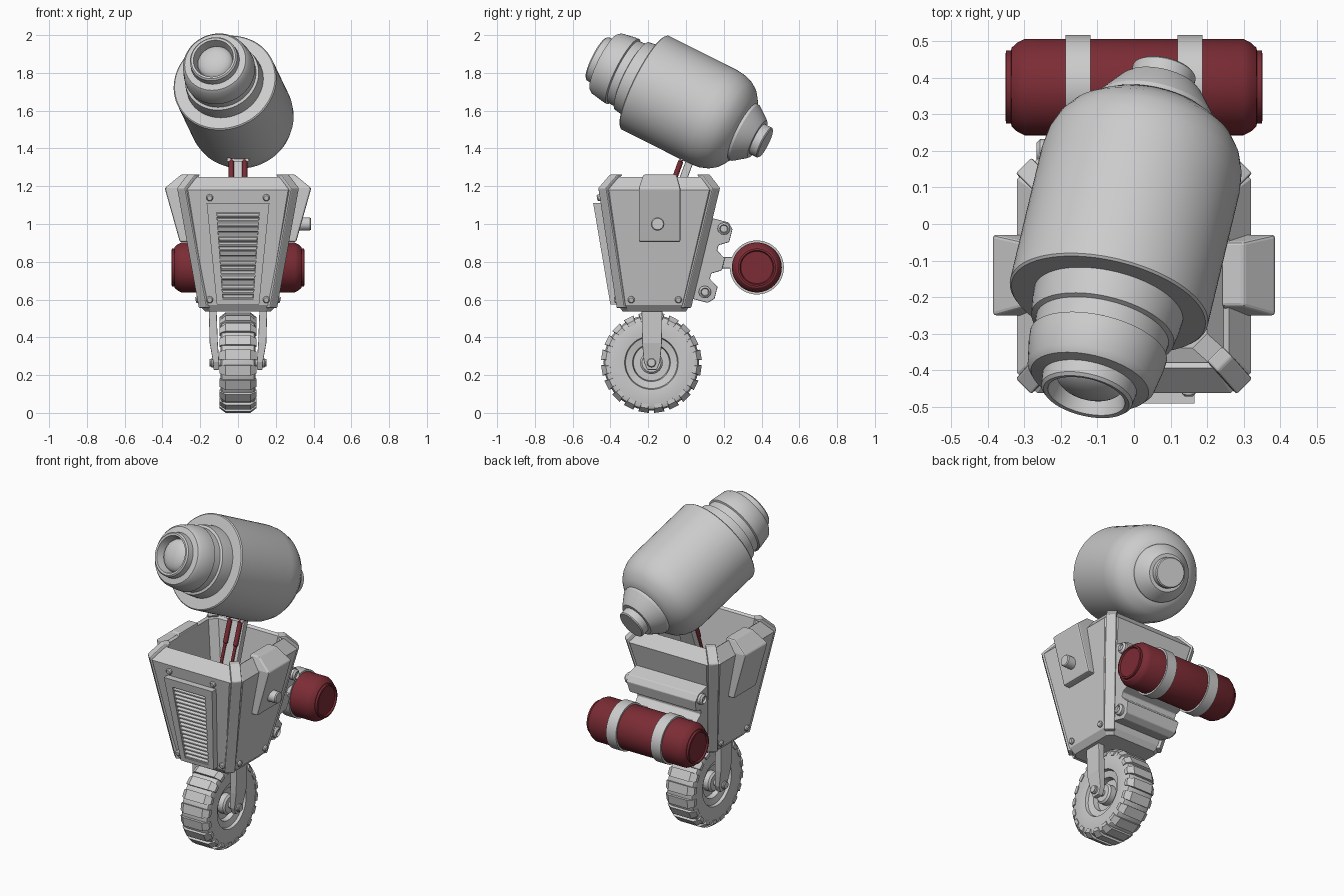
import bpy, bmesh, math
from mathutils import Vector

if "Cube" in bpy.data.objects:
    bpy.data.objects.remove(bpy.data.objects["Cube"])

red = bpy.data.materials.new("red_paint")
red.diffuse_color = (0.2, 0.025, 0.035, 1)
red.use_nodes = True
red.node_tree.nodes["Principled BSDF"].inputs["Base Color"].default_value = red.diffuse_color


def finish(name, bm, mat=None, smooth=False, bevel=0):
    bmesh.ops.recalc_face_normals(bm, faces=bm.faces)
    me = bpy.data.meshes.new(name)
    bm.to_mesh(me)
    bm.free()
    ob = bpy.data.objects.new(name, me)
    bpy.context.collection.objects.link(ob)
    if mat:
        me.materials.append(mat)
    if bevel:
        m = ob.modifiers.new("bevel", 'BEVEL')
        m.width, m.segments, m.limit_method = bevel, 2, 'ANGLE'
    if smooth:
        bpy.ops.object.select_all(action='DESELECT')
        ob.select_set(True)
        bpy.context.view_layer.objects.active = ob
        bpy.ops.object.shade_smooth_by_angle(angle=math.radians(32))
    return ob


def add_loft(bm, sections):
    """Skin equal-length closed sections and cap both ends."""
    rings = [[bm.verts.new(p) for p in s] for s in sections]
    for a, b in zip(rings, rings[1:]):
        for i in range(len(a)):
            j = (i + 1) % len(a)
            bm.faces.new((a[i], a[j], b[j], b[i]))
    bm.faces.new(rings[0][::-1])
    bm.faces.new(rings[-1])


def loft(name, sections, **kw):
    bm = bmesh.new()
    add_loft(bm, sections)
    return finish(name, bm, **kw)


def lathe(name, profile, origin, axis, segs=48, **kw):
    """Revolve (radius, distance) pairs about an axis."""
    q = Vector(axis).to_track_quat('Z', 'Y')
    o = Vector(origin)
    secs = [[o + q @ Vector((r * math.cos(k * math.tau / segs), r * math.sin(k * math.tau / segs), t))
             for k in range(segs)] for r, t in profile]
    return loft(name, secs, smooth=True, **kw)


def bolt(name, p, axis, r=0.018, h=0.015):
    return lathe(name, [(r, -0.02), (r, h * .6), (r * .7, h)], p, axis, 16)


def rect(z, x0, x1, y0, y1):
    return [(x0, y0, z), (x1, y0, z), (x1, y1, z), (x0, y1, z)]


# Body: chamfered tapering bucket with sloped rim and open cavity
def ring(z, hx, y0, y1, c):
    return [(-hx + c, y0, z), (hx - c, y0, z), (hx, y0 + c, z), (hx, y1 - c, z),
            (hx - c, y1, z), (-hx + c, y1, z), (-hx, y1 - c, z), (-hx, y0 + c, z)]


loft("body_shell", [ring(.537, .175, -.335, 0, .03), ring(.57, .205, -.36, .02, .04),
                    ring(1.18, .32, -.463, .178, .055), ring(1.25, .26, -.395, .118, .04),
                    ring(1.24, .245, -.38, .1, .04), ring(.95, .2, -.34, .06, .04)])

# Corner straps folded over the rim
for sx in (-1, 1):
    for back in (0, 1):
        sy = 1 if back else -1
        d, t = Vector((sx, sy, 0)).normalized(), Vector((-sy, sx, 0)).normalized() * .03
        path = [(.18, (-.34, .0)[back], .555), (.295, (-.437, .153)[back], 1.19), (.24, (-.375, .098)[back], 1.262)]
        secs = []
        for x, y, z in path:
            p = Vector((sx * x, y, z))
            o = p + d * .012
            secs.append([o - t, o + t, p - d * .03 + t, p - d * .03 - t])
        loft("corner_strap", secs, bevel=.006)


# Front vent panel with frame and slats
def front_y(z):
    return -.36 - .103 * (z - .57) / .61


def hw(z):
    return .112 + .054 * (z - .575) / .535


def plate(bm, z0, z1, a0, a1, d0, d1):
    add_loft(bm, [[(hw(z) * a, front_y(z) - d, z) for a, d in ((a0, d0), (a1, d0), (a1, d1), (a0, d1))]
                  for z in (z0, z1)])


bm = bmesh.new()
plate(bm, .575, 1.11, -1, 1, -.01, .012)
plate(bm, .575, .6, -1, 1, .01, .04)
plate(bm, 1.06, 1.11, -1, 1, .01, .04)
for s in (-1, 1):
    plate(bm, .6, 1.06, s * .7, s, .01, .04)
finish("vent_frame", bm)
bm = bmesh.new()
N = 18
for i in range(N):
    z = .602 + i * .458 / N
    w = hw(z) * .7
    y = front_y(z)
    add_loft(bm, [[(x, y - .01, z), (x, y - .036, z + .002), (x, y - .036, z + .009), (x, y - .01, z + .024)]
                  for x in (-w, w)])
finish("vent_slats", bm)
for s in (-1, 1):
    for z in (.6, 1.14):
        bolt("front_bolt", (s * .15, front_y(z), z), (0, -1, -.17))
    for y in (-.29, -.04):
        bolt("side_bolt", (s * .21, y, .6), (s, 0, -.2))

    # Shoulder plates
    loft("shoulder_plate", [rect(.905, s * .2, s * .308, -.25, -.03),
                            rect(1.19, s * .25, s * .388, -.25, -.03),
                            rect(1.262, s * .24, s * .3, -.225, -.05)], bevel=.008)

    # Wheel fork legs and axle ends
    loft("fork_leg", [[(s * x0, -.18 - w, z), (s * x1, -.18 - w, z), (s * x1, -.18 + w, z), (s * x0, -.18 + w, z)]
                      for z, x0, x1, w in ((.228, .1, .13, .025), (.27, .1, .132, .043), (.37, .107, .15, .052),
                                           (.56, .114, .155, .055))], bevel=.004)
    bolt("axle_nut", (s * .13, -.183, .265), (s, 0, 0), .024, .018)

    # Canister bands and brackets
    lathe("canister_band", [(.12, -.034), (.143, -.034), (.143, .034), (.12, .034)],
          (s * .153, .375, .77), (1, 0, 0), 64)
    loft("canister_bracket", [rect(z, s * .12, s * .186, .06, .27) for z in (.765, .825)], bevel=.004)

    # Bolts at the ends of the rear casing
    for y, z, x in ((.2, .975, .245), (.1, .64, .185)):
        lathe("casing_bolt", [(.033, -.02), (.033, .012), (.022, .022), (.018, .01)],
              (s * x, y, z), (s, 0, 0), 12)

lathe("shoulder_knob", [(.035, -.05), (.035, .04), (.03, .046)], (.34, -.15, 1.0), (1, 0, 0), 32)

# Rear corrugated casing: rib profile along the sloping back
back_prof = [(-.01, -.04), (-.01, .09), (.02, .12), (.085, .12), (.115, .07), (.145, .07), (.175, .12),
             (.24, .12), (.27, .07), (.3, .07), (.33, .12), (.4, .12), (.43, .09), (.43, -.04)]
loft("rear_casing", [[(s * (.175 + .16 * u), .03 + .25 * u + .968 * h, .615 + .968 * u - .25 * h)
                      for u, h in back_prof] for s in (-1, 1)], bevel=.004)

# Canister
lathe("canister", [(.085, -.343), (.09, -.352), (.1, -.35), (.1, -.337), (.108, -.335), (.122, -.32),
                   (.132, -.3), (.132, .3), (.122, .32), (.108, .335), (.1, .337), (.1, .35),
                   (.09, .352), (.085, .343)], (0, .375, .77), (1, 0, 0), 64, mat=red)

# Wheel: tyre, hub and tread lugs
WC = Vector((0, -.183, .266))
half = [(.095, .03), (.1, .06), (.137, .068), (.142, .085), (.225, .093), (.245, .085), (.253, .06)]
lathe("tyre", [(r, -x) for r, x in half] + [(r, x) for r, x in half[::-1]], WC, (1, 0, 0), 60)
lathe("wheel_hub", [(.05, -.075), (.06, -.065), (.06, .065), (.05, .075)], WC, (1, 0, 0), 32)
lathe("axle", [(.02, -.15), (.02, .15)], WC, (1, 0, 0), 16)
bm = bmesh.new()
L = 20
for k in range(L):
    a = (k + .5) * math.tau / L

    def tread(x, r, w):
        return [WC + Vector((x, rr * math.sin(a + s * w), rr * math.cos(a + s * w)))
                for rr, s in ((.22, -1), (r, -1), (r, 1), (.22, 1))]
    add_loft(bm, [tread(-.097, .242, .085), tread(-.065, .267, .105),
                  tread(.065, .267, .105), tread(.097, .242, .085)])
finish("tread_lugs", bm)

# Neck: slanted support with yoke and two red rods
def slant(x0, x1, y, z, d):
    return [(x0, y, z), (x1, y, z), (x1, y + d, z + d * .35), (x0, y + d, z + d * .35)]


loft("neck_arm", [slant(-.055, .055, -.15, .93, .05), slant(-.045, .045, .03, 1.42, .05)], bevel=.005)
loft("neck_yoke", [slant(-.06, .06, -.035, 1.33, .06), slant(-.05, .05, -.015, 1.4, .06)], bevel=.005)
for s in (-1, 1):
    b, t = Vector((s * .035, -.13, 1.05)), Vector((s * .035, -.01, 1.38))
    n = (t - b).length
    lathe("neck_rod", [(.009, 0), (.009, n * .45), (.014, n * .46), (.014, n * .85), (.009, n * .86), (.009, n)],
          b, t - b, 16, mat=red)

# Head: tilted barrel with lens housing and rear cap
HC, HA = (-.07, -.22, 1.75), (-.21, -.873, .438)
lathe("head_barrel", [(.1, -.6), (.17, -.595), (.2, -.575), (.232, -.55), (.256, -.515), (.272, -.47), (.278, -.42),
                      (.278, -.006), (.272, 0), (.1, 0)], HC, HA, 80)
lathe("rear_cap", [(.05, -.733), (.082, -.733), (.088, -.727), (.088, -.685), (.108, -.685), (.118, -.675),
                   (.155, -.625), (.165, -.61), (.165, -.55)], HC, HA, 64)
lathe("lens_collar", [(.21, -.02), (.207, .03), (.2, .075), (.186, .08), (.182, .125), (.192, .13), (.19, .155),
                      (.178, .225), (.165, .242), (.132, .247), (.128, .282), (.12, .29), (.108, .288),
                      (.095, .24)], HC, HA, 64)
lathe("lens", [(.095 * math.cos(a), .235 + .045 * math.sin(a)) for a in
               [i * math.pi / 18 for i in range(9)]] + [(.002, .28)], HC, HA, 48)
